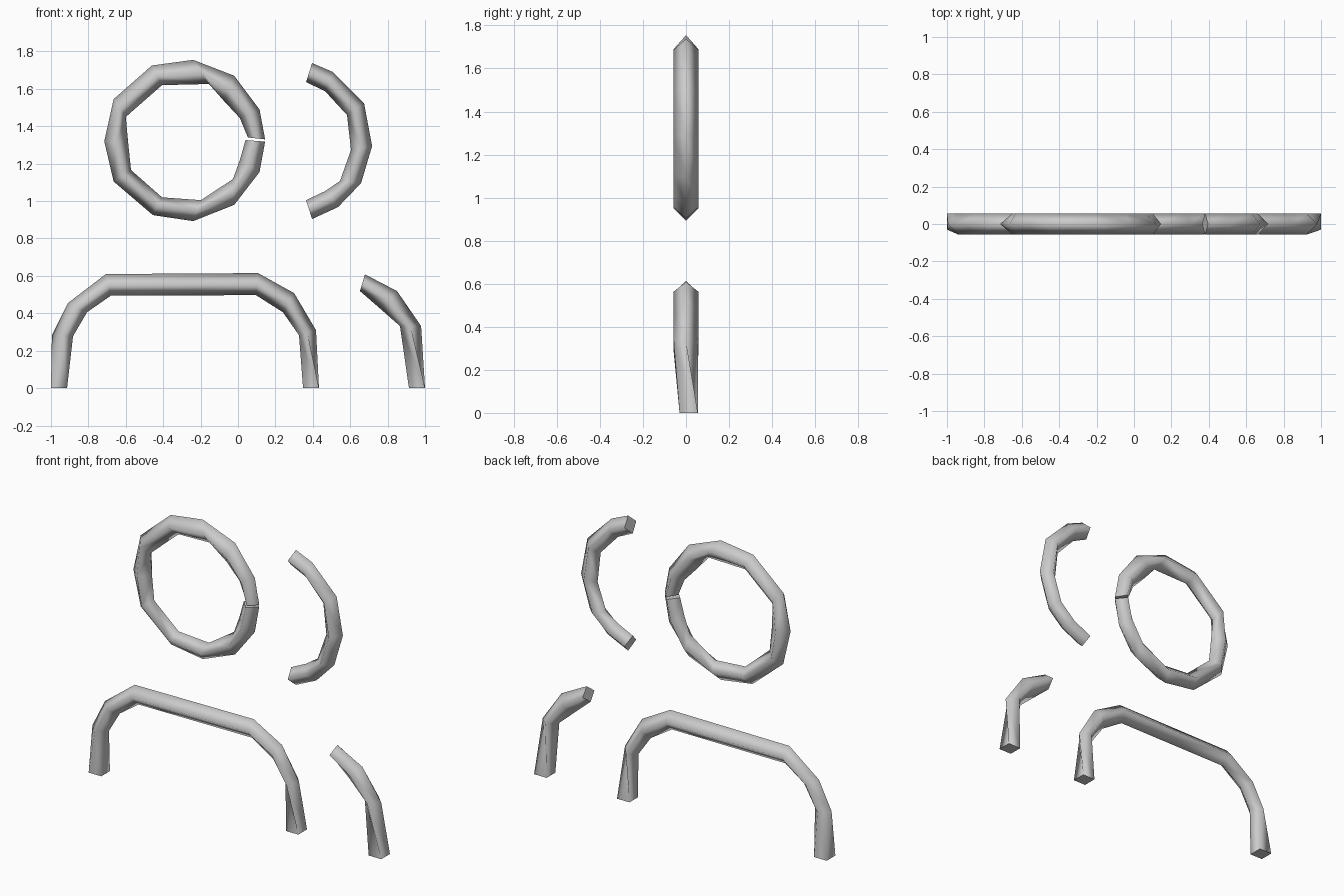
import bpy, bmesh

if "Cube" in bpy.data.objects:
    bpy.data.objects.remove(bpy.data.objects["Cube"])

grey = bpy.data.materials.new("light_grey")
grey.diffuse_color = (0.6, 0.6, 0.6, 1)
grey.use_nodes = True
grey.node_tree.nodes["Principled BSDF"].inputs["Base Color"].default_value = grey.diffuse_color
HALF = 0.057           # half depth of the tubes


def diamond(ox, oz, ix, iz):
    """Four-sided section with its points outward, back, inward and front."""
    mx, mz = (ox + ix) / 2, (oz + iz) / 2
    return [(ox, 0, oz), (mx, HALF, mz), (ix, 0, iz), (mx, -HALF, mz)]


def foot(ox, oz, ix, iz):
    """Square section standing on the ground, turned an eighth from the diamond."""
    return [(ox, 0.055, oz), (ix, 0.055, iz), (ix, -0.03, iz), (ox, -0.03, oz)]


def tube(name, stations):
    """Skin a tube over (outer x, outer z, inner x, inner z) stations."""
    bm = bmesh.new()
    rings = []
    for s in stations:
        section = foot(*s) if s[1] == 0 else diamond(*s)
        rings.append([bm.verts.new(p) for p in section])
    for a, b in zip(rings, rings[1:]):
        for i in range(4):
            j = (i + 1) % 4
            bm.faces.new((a[i], a[j], b[j], b[i])).smooth = True
    # flat end caps with crisp rims
    for ring in (rings[0], rings[-1]):
        cap = bm.faces.new(ring)
        for e in cap.edges:
            e.smooth = False
    bmesh.ops.recalc_face_normals(bm, faces=bm.faces[:])
    mesh = bpy.data.meshes.new(name)
    bm.to_mesh(mesh)
    bm.free()
    mesh.materials.append(grey)
    ob = bpy.data.objects.new(name, mesh)
    bpy.context.collection.objects.link(ob)


# near figure: head ring with a thin split on its right
tube("head_ring", [
    (.145, 1.33, .053, 1.34), (.115, 1.49, .01, 1.444), (-.02, 1.67, -.075, 1.535),
    (-.24, 1.755, -.155, 1.626), (-.46, 1.725, -.406, 1.62), (-.665, 1.545, -.6, 1.45),
    (-.715, 1.32, -.587, 1.31), (-.665, 1.105, -.572, 1.166), (-.455, .925, -.406, 1.02),
    (-.24, .893, -.198, 1.005), (-.02, .98, -.027, 1.118), (.115, 1.155, .01, 1.22),
    (.145, 1.318, .04, 1.326)])

# near figure: shoulders
tube("shoulder_arch", [
    (-1, 0, -.914, 0), (-.995, .283, -.882, .278), (-.909, .455, -.807, .406),
    (-.706, .61, -.679, .495), (.107, .615, .096, .497), (.3, .508, .24, .406),
    (.417, .31, .326, .283), (.433, 0, .348, 0)])

# far figure: partial head
tube("far_head_arc", [
    (.396, 1.738, .364, 1.636), (.508, 1.69, .465, 1.588), (.674, 1.524, .583, 1.46),
    (.717, 1.294, .604, 1.273), (.658, 1.096, .545, 1.107), (.535, .968, .465, 1.053),
    (.396, .904, .364, 1.005)])

# far figure: partial shoulder
tube("far_shoulder_arc", [
    (.679, .608, .652, .519), (.85, .519, .76, .425), (.979, .332, .866, .332),
    (1, 0, .914, 0)])
